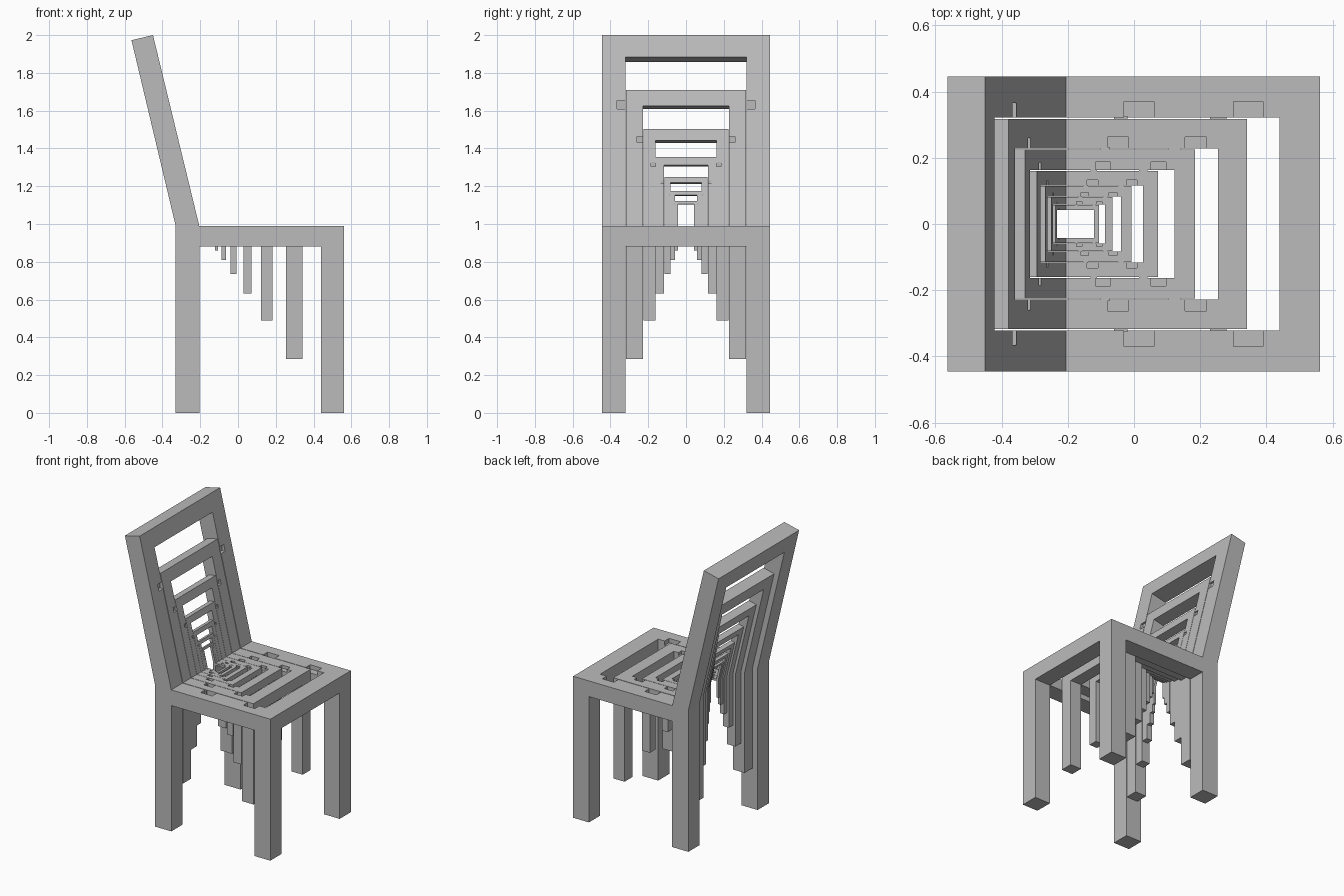
import bpy
import bmesh
from mathutils import Vector

if "Cube" in bpy.data.objects:
    bpy.data.objects.remove(bpy.data.objects["Cube"], do_unlink=True)

LEVELS = 7
RATIO = 0.712
PIVOT = Vector((-0.205, 0, 0.99))   # corner where seat meets backrest
HALF = 0.445                        # half width of the outer chair
INNER = 0.321                       # half width of its opening

grey = bpy.data.materials.new("Grey")
grey.use_nodes = True
grey.diffuse_color = (0.5, 0.5, 0.5, 1)
grey.node_tree.nodes["Principled BSDF"].inputs["Base Color"].default_value = (0.5, 0.5, 0.5, 1)


def make_object(name, bm):
    bmesh.ops.recalc_face_normals(bm, faces=bm.faces)
    mesh = bpy.data.meshes.new(name)
    bm.to_mesh(mesh)
    bm.free()
    mesh.materials.append(grey)
    obj = bpy.data.objects.new(name, mesh)
    bpy.context.collection.objects.link(obj)
    return obj


def extrude_profile(name, points, half_width):
    """Side profile (x, z) extruded evenly across y."""
    bm = bmesh.new()
    face = bm.faces.new([bm.verts.new((x, -half_width, z)) for x, z in points])
    new = bmesh.ops.extrude_face_region(bm, geom=[face])["geom"]
    verts = [v for v in new if isinstance(v, bmesh.types.BMVert)]
    bmesh.ops.translate(bm, verts=verts, vec=(0, 2 * half_width, 0))
    return make_object(name, bm)


def mirrored_boxes(name, boxes):
    """Boxes given as low and high corner, repeated on both sides of y = 0."""
    bm = bmesh.new()
    for low, high in boxes:
        low, high = Vector(low), Vector(high)
        for side in (1, -1):
            verts = bmesh.ops.create_cube(bm, size=1)["verts"]
            bmesh.ops.scale(bm, verts=verts, vec=high - low)
            centre = (low + high) / 2
            centre.y *= side
            bmesh.ops.translate(bm, verts=verts, vec=centre)
    return make_object(name, bm)


# Solid chair silhouette: legs, seat and leaning back
chair = extrude_profile("chair_frame_1", [
    (-0.33, 0), (-0.205, 0), (-0.205, 0.88), (0.44, 0.88), (0.44, 0), (0.562, 0),
    (0.562, 0.99), (-0.205, 0.99), (-0.45, 2), (-0.564, 1.973), (-0.33, 0.99)], HALF)

# Opening that leaves only the side frames, front rail and top rail
opening = extrude_profile("opening_cutter", [
    (-0.8, -0.1), (0.7, -0.1), (0.7, 0.88), (0.44, 0.88), (0.44, 1.2),
    (-0.306, 1.908), (-0.766, 1.808)], INNER)

# Shallow pockets in the seat rails and the back posts
pockets = mirrored_boxes("pocket_cutter", [
    ((-0.03, 0.3, 0.96), (0.06, 0.37, 1.05)),
    ((0.30, 0.3, 0.96), (0.39, 0.37, 1.05)),
    ((-0.38, 0.3, 1.61), (-0.30, 0.365, 1.655))])

for cutter in (opening, pockets):
    cutter.hide_render = True
    mod = chair.modifiers.new("Cut", "BOOLEAN")
    mod.operation = "DIFFERENCE"
    mod.solver = "EXACT"
    mod.object = cutter

depsgraph = bpy.context.evaluated_depsgraph_get()
cut_mesh = bpy.data.meshes.new_from_object(chair.evaluated_get(depsgraph))
chair.modifiers.clear()
chair.data = cut_mesh
for cutter in (opening, pockets):
    bpy.data.objects.remove(cutter, do_unlink=True)

# Small tabs joining each frame to the next smaller one
tabs = mirrored_boxes("joining_tabs_1", [
    ((-0.06, 0.312, 0.92), (-0.02, 0.326, 0.985)),
    ((0.23, 0.312, 0.92), (0.28, 0.326, 0.985))])

# Nested chairs shrinking toward the seat corner
for level in range(1, LEVELS):
    scale = RATIO ** level
    parts = [(chair, "chair_frame")]
    if level < LEVELS - 1:
        parts.append((tabs, "joining_tabs"))
    for source, name in parts:
        copy = bpy.data.objects.new(f"{name}_{level + 1}", source.data)
        copy.scale = (scale, scale, scale)
        copy.location = PIVOT * (1 - scale)
        bpy.context.collection.objects.link(copy)
